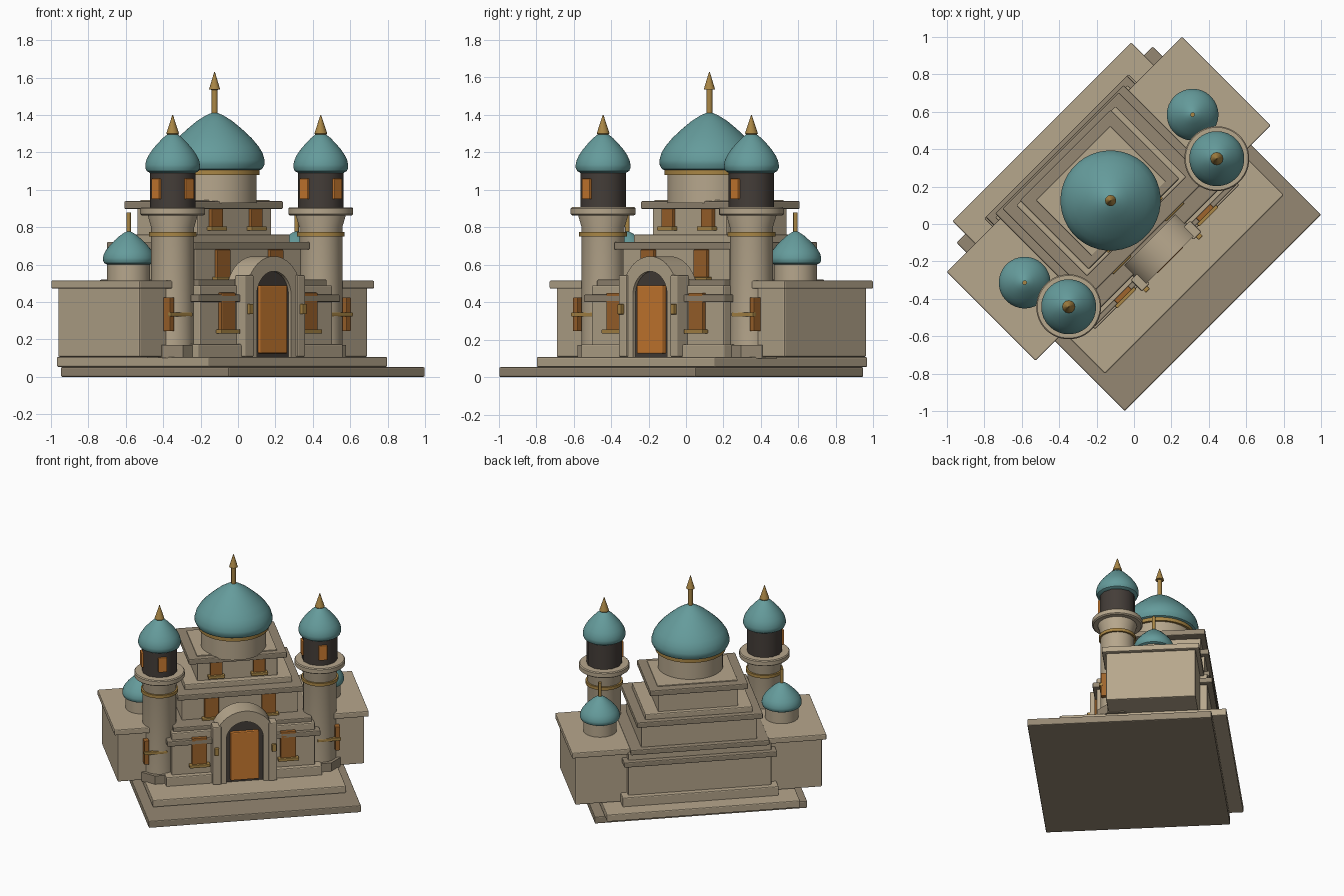
import bpy, bmesh, math
from mathutils import Matrix

if "Cube" in bpy.data.objects:
    bpy.data.objects.remove(bpy.data.objects["Cube"])

TURN = Matrix.Rotation(math.radians(45), 4, 'Z')  # whole building stands diagonally


def mat(name, rgb):
    m = bpy.data.materials.new(name)
    m.diffuse_color = (*rgb, 1)
    m.use_nodes = True
    m.node_tree.nodes["Principled BSDF"].inputs["Base Color"].default_value = m.diffuse_color
    return m


STONE = mat("pale stone", (0.47, 0.385, 0.265))
TRIM = mat("dark stone trim", (0.30, 0.245, 0.17))
TEAL = mat("teal dome", (0.13, 0.33, 0.33))
GOLD = mat("gold", (0.40, 0.24, 0.06))
DOOR = mat("orange door", (0.60, 0.20, 0.03))
AMBER = mat("amber window", (0.35, 0.13, 0.025))
DARK = mat("dark recess", (0.058, 0.047, 0.04))


def finish(bm, name, m, smooth=False):
    bmesh.ops.recalc_face_normals(bm, faces=bm.faces[:])
    me = bpy.data.meshes.new(name)
    bm.to_mesh(me)
    bm.free()
    me.materials.append(m)
    ob = bpy.data.objects.new(name, me)
    bpy.context.collection.objects.link(ob)
    ob.matrix_world = TURN
    if smooth:
        bpy.ops.object.select_all(action='DESELECT')
        bpy.context.view_layer.objects.active = ob
        ob.select_set(True)
        bpy.ops.object.shade_smooth_by_angle(angle=math.radians(35))
    return ob


def box(name, x0, x1, y0, y1, z0, z1, m, bevel=0.007):
    bm = bmesh.new()
    bmesh.ops.create_cube(bm, size=1)
    bmesh.ops.scale(bm, vec=(x1 - x0, y1 - y0, z1 - z0), verts=bm.verts)
    bmesh.ops.translate(bm, vec=((x0 + x1) / 2, (y0 + y1) / 2, (z0 + z1) / 2), verts=bm.verts)
    ob = finish(bm, name, m)
    if bevel:
        b = ob.modifiers.new("soft edge", 'BEVEL')
        b.width, b.segments = bevel, 2
    return ob


def lathe(name, x, y, profile, m, n=40, smooth=True):
    """Turn a (radius, height) profile around a vertical axis."""
    bm = bmesh.new()
    rings = []
    for r, z in profile:
        rings.append([bm.verts.new((x + r * math.cos(2 * math.pi * (i + .5) / n),
                                    y + r * math.sin(2 * math.pi * (i + .5) / n), z))
                      for i in range(n)])
    for a, b in zip(rings, rings[1:]):
        for i in range(n):
            j = (i + 1) % n
            bm.faces.new((a[i], a[j], b[j], b[i]))
    bm.faces.new(rings[0])
    bm.faces.new(rings[-1])
    return finish(bm, name, m, smooth)


def drum(name, x, y, r, z0, z1, m, n=40):
    return lathe(name, x, y, [(r, z0), (r, z1)], m, n)


def dome(name, x, y, r, z0, z1):
    shape = [(.82, 0), (.95, .05), (1, .13), (1, .20), (.96, .32), (.88, .43), (.74, .57),
             (.56, .71), (.36, .85), (.18, .945), (.07, .985), (.02, 1)]
    return lathe(name, x, y, [(a * r, z0 + t * (z1 - z0)) for a, t in shape], TEAL)


def arch_solid(name, r_out, r_in, spring, z0, y0, y1, m):
    """Round-headed panel, or a round-headed frame if r_in > 0."""
    def outline(r):
        arc = [(r * math.cos(math.pi * i / 20), spring + r * math.sin(math.pi * i / 20))
               for i in range(21)]
        return [(r, z0)] + arc + [(-r, z0)]
    bm = bmesh.new()
    o = [bm.verts.new((x, y0, z)) for x, z in outline(r_out)]
    if r_in:
        c = [bm.verts.new((x, y0, z)) for x, z in outline(r_in)]
        for i in range(len(o) - 1):
            bm.faces.new((o[i], o[i + 1], c[i + 1], c[i]))
    else:
        bm.faces.new(o)
    ext = bmesh.ops.extrude_face_region(bm, geom=bm.faces[:])
    bmesh.ops.translate(bm, vec=(0, y1 - y0, 0),
                        verts=[v for v in ext['geom'] if isinstance(v, bmesh.types.BMVert)])
    return finish(bm, name, m, True)


def window(name, x, y, z0, z1, w):
    """Front-facing window with a gold sill."""
    box(name, x - w / 2, x + w / 2, y - .015, y + .02, z0, z1, AMBER, .004)
    box(name + "_sill", x - w * .68, x + w * .68, y - .032, y + .01, z0 - .018, z0 + .004, GOLD, .004)


# Stepped ground slabs
box("lower_slab", -.742, .742, -.672, .60, 0, .053, TRIM)
box("upper_slab", -.675, .675, -.456, .697, .053, .107, STONE)

# Central block, tier by tier
box("plinth", -.545, .545, -.25, .587, .10, .175, STONE)
box("first_tier", -.50, .50, -.215, .55, .10, .49, STONE)
box("first_cornice", -.535, .535, -.24, .587, .40, .44, TRIM)
box("first_roof", -.485, .485, -.19, .565, .48, .52, TRIM)
box("second_tier", -.405, .405, -.075, .525, .50, .69, STONE)
box("second_cornice", -.44, .44, -.105, .555, .68, .722, TRIM)
box("second_step", -.375, .375, -.02, .515, .715, .762, STONE)
box("third_tier", -.28, .28, .025, .485, .75, .91, STONE)
box("third_cornice", -.343, .343, 0, .52, .897, .94, TRIM)
box("roof_panel", -.28, .28, .04, .46, .93, .947, STONE, .003)

# Main dome
CY = .177
drum("main_drum", 0, CY, .225, .93, 1.09, STONE)
drum("main_drum_ring", 0, CY, .242, 1.08, 1.105, GOLD)
dome("main_dome", 0, CY, .268, 1.095, 1.415)
lathe("main_finial", 0, CY, [(.016, 1.40), (.016, 1.535), (.03, 1.537), (.002, 1.63)], GOLD, 12)

for s, side in ((-1, "left"), (1, "right")):
    def sbox(name, a, b, *rest):
        box(side + "_" + name, min(s * a, s * b), max(s * a, s * b), *rest)

    # Side wing with its small dome
    sbox("wing", .47, .862, -.118, .50, .107, .48, STONE)
    sbox("wing_roof", .46, .889, -.145, .527, .472, .515, STONE)
    wx, wy = s * .635, .192
    drum(side + "_wing_drum", wx, wy, .115, .50, .61, STONE)
    dome(side + "_wing_dome", wx, wy, .138, .60, .78)
    drum(side + "_wing_finial", wx, wy, .012, .77, .88, GOLD, 12)

    # Corner tower
    tx, ty = s * .56, -.066
    drum(side + "_tower_base", tx, ty, .147, .10, .17, TRIM, 8)
    lathe(side + "_tower_shaft", tx, ty,
          [(.116, .15), (.116, .80), (.135, .865), (.135, .88)], STONE, 24)
    drum(side + "_tower_ring", tx, ty, .128, .752, .775, GOLD)
    lathe(side + "_tower_balcony", tx, ty,
          [(.165, .863), (.174, .87), (.174, .90), (.168, .907)], STONE)
    drum(side + "_tower_lantern", tx, ty, .122, .90, 1.11, DARK, 12)
    dome(side + "_tower_dome", tx, ty, .147, 1.09, 1.31)
    lathe(side + "_tower_finial", tx, ty, [(.02, 1.285), (.034, 1.302), (.002, 1.40)], GOLD, 12)

    # Lantern windows
    box(side + "_lantern_front_window", tx - .03, tx + .03, ty - .132, ty - .10, .95, 1.06, DOOR, .004)
    box(side + "_lantern_side_window", tx - .132, tx - .10, ty - .03, ty + .03, .95, 1.06, DOOR, .004)

    # Tower shaft window and its bar
    sbox("shaft_window", .65, .685, -.17, -.12, .245, .425, AMBER, .004)
    sbox("shaft_bar", .525, .688, -.182, -.158, .323, .345, GOLD, .004)

    # Windows of the three tiers
    window(side + "_first_window", s * .31, -.225, .25, .45, .106)
    window(side + "_second_window", s * .20, -.08, .53, .68, .10)
    window(side + "_third_window", s * .15, .02, .80, .90, .085)

    # Portal pillars with lamps
    sbox("portal_pillar", .165, .225, -.285, -.20, .107, .545, STONE)
    sbox("portal_lamp", .185, .215, -.305, -.28, .335, .39, GOLD, .004)

# Entrance portal
arch_solid("portal_arch", .21, .13, .435, .107, -.272, -.12, STONE)
arch_solid("portal_recess", .135, 0, .435, .107, -.252, -.14, DARK)
box("door", -.1, .1, -.275, -.24, .125, .49, DOOR)
